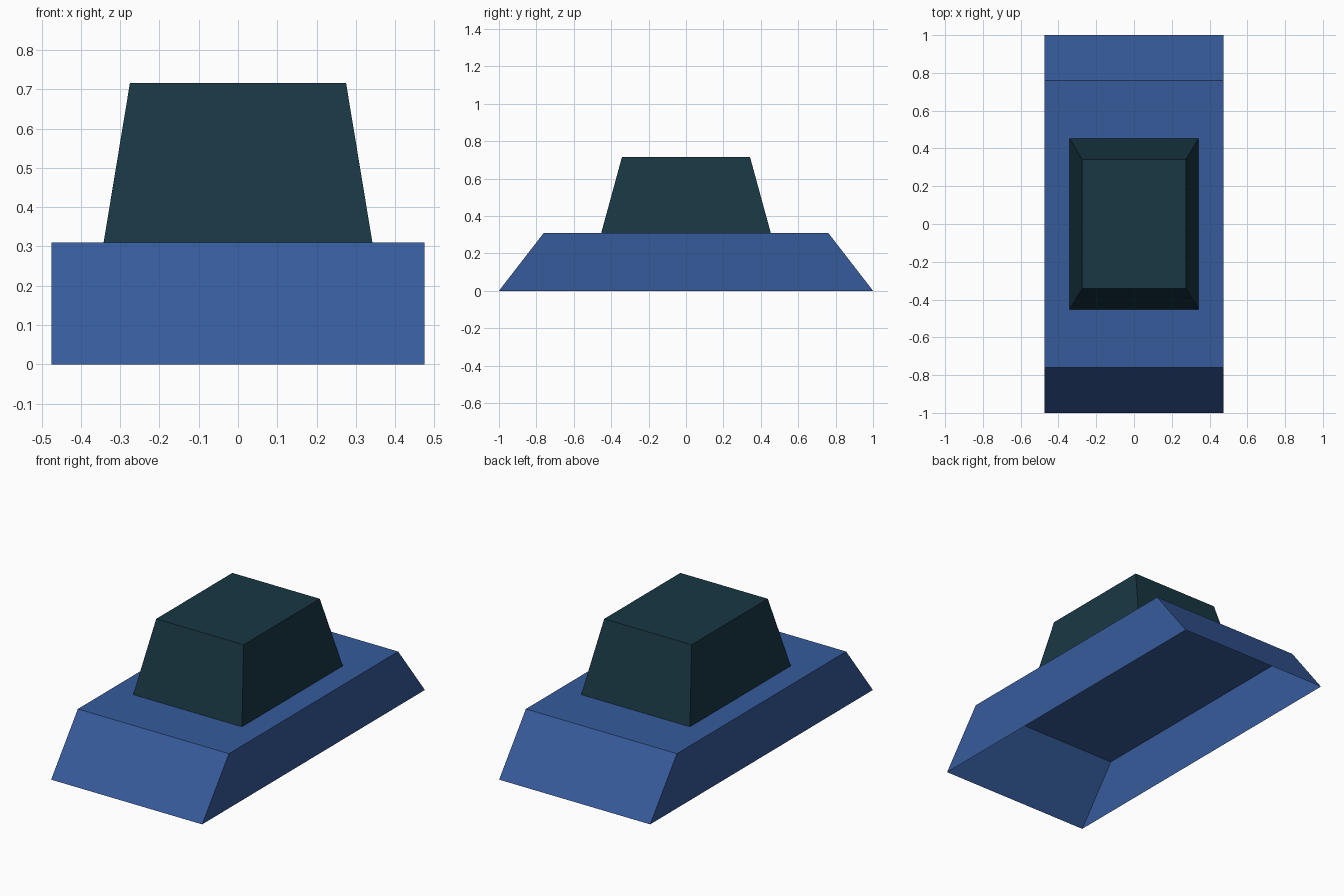
import bpy, bmesh

if "Cube" in bpy.data.objects:
    bpy.data.objects.remove(bpy.data.objects["Cube"])


def material(name, color):
    mat = bpy.data.materials.new(name)
    mat.diffuse_color = (*color, 1)
    mat.use_nodes = True
    mat.node_tree.nodes["Principled BSDF"].inputs["Base Color"].default_value = mat.diffuse_color
    return mat


def open_frustum(name, bottom, top, z0, z1, mat):
    """Tapered box without a floor; bottom and top are (half x, half y)."""
    bm = bmesh.new()
    bmesh.ops.create_cube(bm, size=2)
    floor = [f for f in bm.faces if f.normal.z < -0.5]
    bmesh.ops.delete(bm, geom=floor, context='FACES_ONLY')
    for v in bm.verts:
        (hx, hy), z = (top, z1) if v.co.z > 0 else (bottom, z0)
        v.co = (v.co.x * hx, v.co.y * hy, z)
    mesh = bpy.data.meshes.new(name)
    bm.to_mesh(mesh)
    bm.free()
    mesh.materials.append(mat)
    obj = bpy.data.objects.new(name, mesh)
    bpy.context.collection.objects.link(obj)
    return obj


blue = material("blue", (0.037, 0.105, 0.33))
teal = material("dark_teal", (0.009, 0.038, 0.055))

# Hull: sloped at front and back, straight sides, open underneath
open_frustum("hull", (0.475, 1.0), (0.475, 0.76), 0.0, 0.31, blue)

# Cabin: tapered on all four sides, standing on the hull
open_frustum("cabin", (0.342, 0.453), (0.275, 0.342), 0.31, 0.716, teal)
